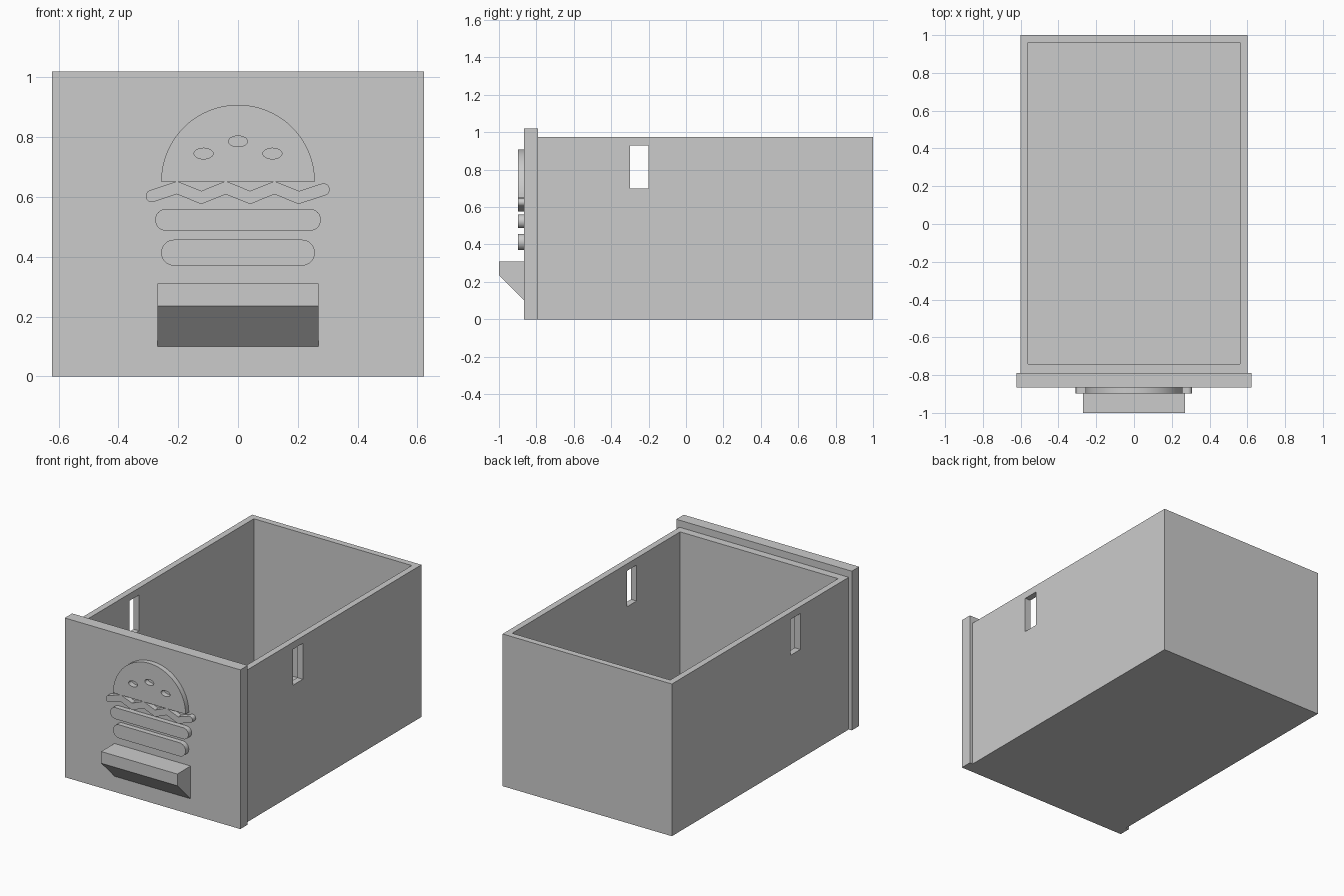
import bpy, bmesh
from math import cos, sin, pi, radians
from mathutils import Vector

cube = bpy.data.objects.get("Cube")
if cube:
    bpy.data.objects.remove(cube, do_unlink=True)

grey = bpy.data.materials.new("light grey plastic")
grey.use_nodes = True
grey.diffuse_color = (0.6, 0.6, 0.6, 1)
grey.node_tree.nodes["Principled BSDF"].inputs["Base Color"].default_value = (0.6, 0.6, 0.6, 1)

PLATE_FRONT, RELIEF_FRONT = -0.865, -0.898


def prism(name, points, axis, start, end):
    """Extrude a flat outline along x (outline in y, z) or y (outline in x, z)."""
    bm = bmesh.new()
    place = (lambda a, b: (start, a, b)) if axis == "x" else (lambda a, b: (a, start, b))
    face = bm.faces.new([bm.verts.new(place(a, b)) for a, b in points])
    moved = bmesh.ops.extrude_face_region(bm, geom=[face])["geom"]
    shift = Vector((end - start, 0, 0) if axis == "x" else (0, end - start, 0))
    bmesh.ops.translate(bm, vec=shift, verts=[v for v in moved if isinstance(v, bmesh.types.BMVert)])
    bmesh.ops.recalc_face_normals(bm, faces=bm.faces)
    mesh = bpy.data.meshes.new(name)
    bm.to_mesh(mesh)
    bm.free()
    mesh.materials.append(grey)
    obj = bpy.data.objects.new(name, mesh)
    bpy.context.collection.objects.link(obj)
    return obj


def box(name, x0, x1, y0, y1, z0, z1):
    return prism(name, [(x0, z0), (x1, z0), (x1, z1), (x0, z1)], "y", y0, y1)


def activate(obj):
    bpy.ops.object.select_all(action="DESELECT")
    obj.select_set(True)
    bpy.context.view_layer.objects.active = obj


def cut(obj, cutter):
    mod = obj.modifiers.new("cut", "BOOLEAN")
    mod.operation, mod.solver, mod.object = "DIFFERENCE", "EXACT", cutter
    activate(obj)
    bpy.ops.object.modifier_apply(modifier=mod.name)
    bpy.data.objects.remove(cutter, do_unlink=True)


def arc(cx, cz, rx, rz, a0, a1, steps):
    angles = [radians(a0 + (a1 - a0) * i / steps) for i in range(steps + 1)]
    return [(cx + rx * cos(a), cz + rz * sin(a)) for a in angles]


def relief(name, points):
    obj = prism(name, points, "y", PLATE_FRONT, RELIEF_FRONT)
    return obj


def smooth(obj):
    activate(obj)
    bpy.ops.object.shade_smooth_by_angle(angle=radians(25))


def pill(name, half_width, z0, z1):
    r, mid = (z1 - z0) / 2, (z0 + z1) / 2
    x = half_width - r
    smooth(relief(name, arc(x, mid, r, r, -90, 90, 16) + arc(-x, mid, r, r, 90, 270, 16)))


def ribbon(path, r):
    """Outline of a zigzag strip with mitred corners and round ends."""
    pts = [Vector(p) for p in path]
    dirs = [(b - a).normalized() for a, b in zip(pts, pts[1:])]
    normals = [Vector((-d.y, d.x)) for d in dirs]
    upper, lower = [], []
    for p, n0, n1 in zip(pts[1:-1], normals, normals[1:]):
        mitre = (n0 + n1).normalized()
        offset = mitre * (r / mitre.dot(n0))
        upper.append(p + offset)
        lower.append(p - offset)

    def cap(p, n, d):
        return [p + r * (n * cos(pi * i / 12) + d * sin(pi * i / 12)) for i in range(13)]

    right = cap(pts[-1], normals[-1], dirs[-1])
    left = cap(pts[0], -normals[0], -dirs[0])
    return [tuple(p) for p in upper + right + lower[::-1] + left]


# Open drawer box with a slot through both side walls
tray = box("drawer_box", -0.6, 0.6, -0.79, 1.0, 0, 0.975)
cut(tray, box("cavity", -0.56, 0.56, -0.74, 0.96, 0.04, 1.2))
cut(tray, box("slot", -0.8, 0.8, -0.3, -0.2, 0.70, 0.93))

# Front panel and wedge-shaped pull
box("front_panel", -0.622, 0.622, PLATE_FRONT, -0.79, 0, 1.02)
prism("pull_handle", [(PLATE_FRONT, 0.10), (-1.0, 0.235), (-1.0, 0.31), (PLATE_FRONT, 0.31)],
      "x", -0.27, 0.27)

# Raised burger: domed bun with seed holes
bun = relief("top_bun", arc(0, 0.651, 0.257, 0.257, 0, 180, 48))
for x, z in ((0, 0.786), (-0.115, 0.745), (0.115, 0.745)):
    cut(bun, prism("seed_hole", arc(x, z, 0.032, 0.018, 0, 345, 23), "y", -0.8, -0.95))
smooth(bun)

# Zigzag lettuce, patty and lower bun
waves = [(-0.204 + 0.0815 * i, 0.598 if i % 2 else 0.631) for i in range(6)]
smooth(relief("lettuce", ribbon([(-0.288, 0.603)] + waves + [(0.286, 0.625)], 0.0205)))
pill("patty", 0.277, 0.487, 0.56)
pill("bottom_bun", 0.257, 0.37, 0.457)
